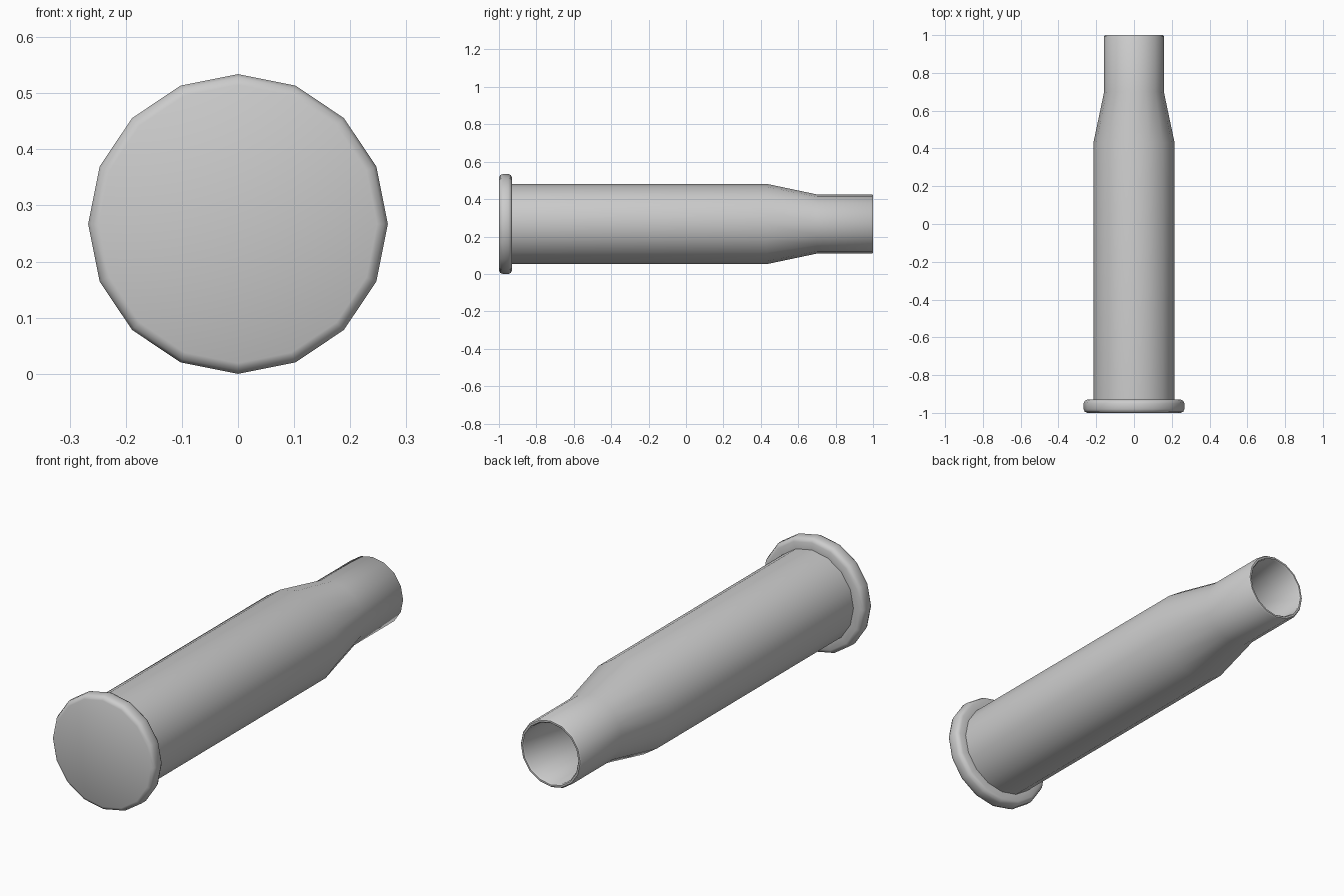
import bpy, bmesh, math

if "Cube" in bpy.data.objects:
    bpy.data.objects.remove(bpy.data.objects["Cube"])

SIDES = 16
AXIS_Z = 0.267

# Lathe profile (radius, y): base, rolled rim, body, shoulder, neck, lip, inner wall
PROFILE = [
    (0.0, -1.0), (0.248, -1.0), (0.261, -0.994), (0.267, -0.98),
    (0.267, -0.95), (0.261, -0.936), (0.248, -0.93), (0.215, -0.93),
    (0.215, 0.43), (0.158, 0.70), (0.158, 0.994), (0.153, 1.0),
    (0.145, 1.0), (0.140, 0.994), (0.140, 0.70), (0.197, 0.43),
    (0.197, -0.91), (0.0, -0.91),
]


def lathe(name, profile):
    bm = bmesh.new()
    rings = []
    for r, y in profile:
        n = SIDES if r > 0 else 1
        rings.append([bm.verts.new((r * math.sin(2 * math.pi * i / SIDES), y,
                                    AXIS_Z + r * math.cos(2 * math.pi * i / SIDES)))
                      for i in range(n)])
    for a, b in zip(rings, rings[1:]):
        for i in range(SIDES):
            j = (i + 1) % SIDES
            quad = [a[i % len(a)], a[j % len(a)], b[j % len(b)], b[i % len(b)]]
            bm.faces.new(list(dict.fromkeys(quad)))
    bmesh.ops.recalc_face_normals(bm, faces=bm.faces)
    mesh = bpy.data.meshes.new(name)
    bm.to_mesh(mesh)
    bm.free()
    obj = bpy.data.objects.new(name, mesh)
    bpy.context.collection.objects.link(obj)
    return obj


# Hollow necked casing with a flanged base
casing = lathe("casing", PROFILE)
bpy.context.view_layer.objects.active = casing
casing.select_set(True)
bpy.ops.object.shade_smooth_by_angle(angle=math.radians(50))
